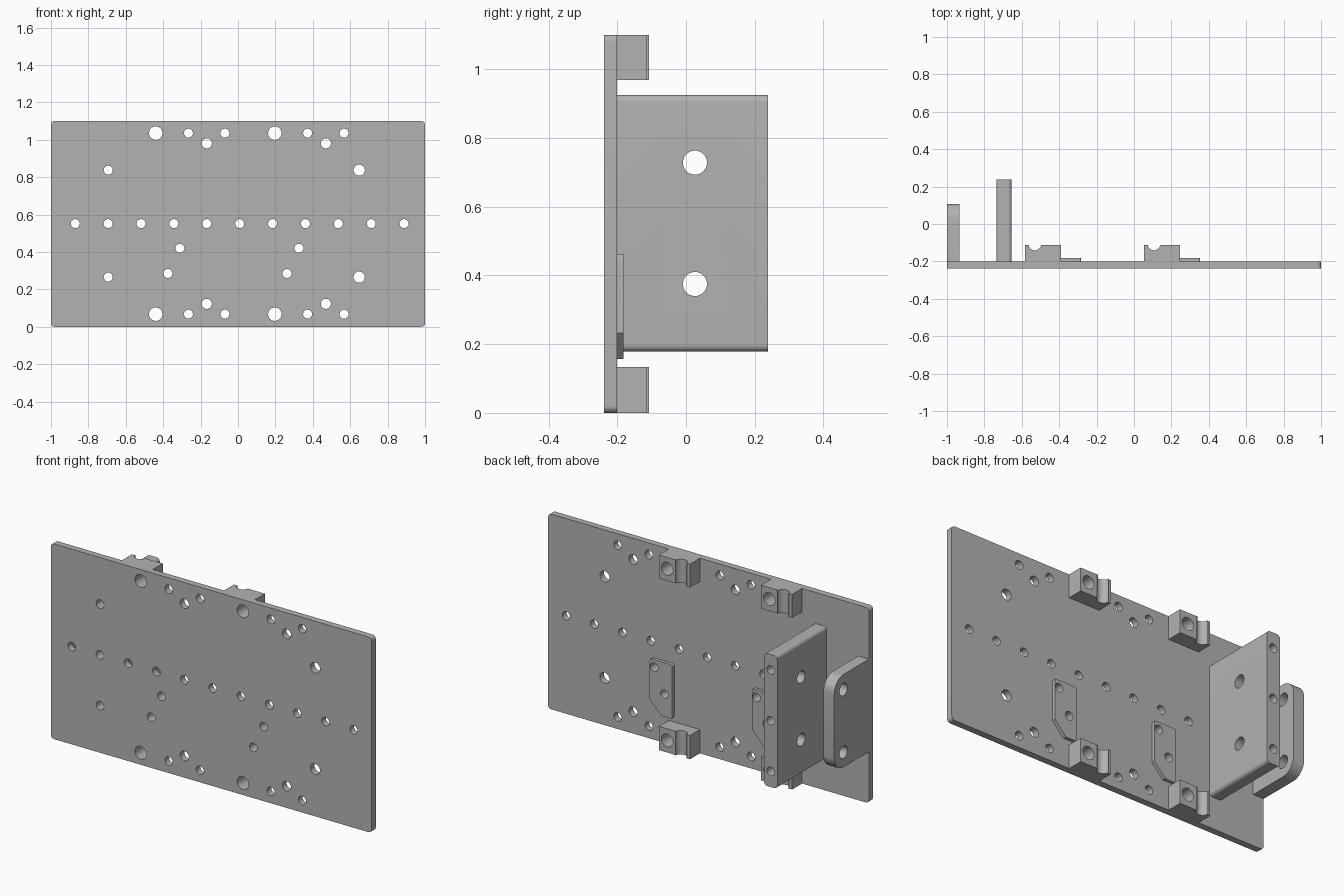
import bpy, bmesh
from math import pi, sin, cos, radians
from mathutils import Matrix, Vector

default = bpy.data.objects.get("Cube")
if default:
    bpy.data.objects.remove(default, do_unlink=True)

grey = bpy.data.materials.new("machined_grey")
grey.use_nodes = True
grey.diffuse_color = (0.45, 0.45, 0.45, 1)
grey.node_tree.nodes["Principled BSDF"].inputs["Base Color"].default_value = grey.diffuse_color


def add_object(name, bm):
    mesh = bpy.data.meshes.new(name)
    bmesh.ops.recalc_face_normals(bm, faces=bm.faces)
    bm.to_mesh(mesh)
    bm.free()
    obj = bpy.data.objects.new(name, mesh)
    bpy.context.collection.objects.link(obj)
    mesh.materials.append(grey)
    return obj


def rounded(corners, steps=8):
    """Corners are (u, v, radius); a radius of 0 stays sharp."""
    out = []
    for i, (u, v, r) in enumerate(corners):
        here = Vector((u, v))
        if not r:
            out.append(here)
            continue
        a = (Vector(corners[i - 1][:2]) - here).normalized()
        b = (Vector(corners[(i + 1) % len(corners)][:2]) - here).normalized()
        centre = here + (a + b) * r
        for k in range(steps + 1):
            t = k / steps * pi / 2
            out.append(centre - b * r * cos(t) - a * r * sin(t))
    return out


def prism(name, profile, axis, low, high):
    """Extrude a 2D profile along x, y or z."""
    place = {"x": lambda p: (low, p[0], p[1]),
             "y": lambda p: (p[0], low, p[1]),
             "z": lambda p: (p[0], p[1], low)}[axis]
    push = Vector([(high - low) * (axis == c) for c in "xyz"])
    bm = bmesh.new()
    face = bm.faces.new([bm.verts.new(place(p)) for p in profile])
    new = bmesh.ops.extrude_face_region(bm, geom=[face])["geom"]
    bmesh.ops.translate(bm, vec=push, verts=[g for g in new if isinstance(g, bmesh.types.BMVert)])
    return add_object(name, bm)


def drills(name, holes, axis):
    """One cutter holding a long cylinder per (x, y, z, radius) hole."""
    turn = Matrix.Rotation(pi / 2, 4, "X" if axis == "y" else "Y")
    bm = bmesh.new()
    for x, y, z, r in holes:
        bmesh.ops.create_cone(bm, cap_ends=True, segments=32, radius1=r, radius2=r,
                              depth=3, matrix=Matrix.Translation((x, y, z)) @ turn)
    cutter = add_object(name, bm)
    cutter.hide_render = True
    return cutter


def cut(obj, cutter):
    mod = obj.modifiers.new("holes", "BOOLEAN")
    mod.operation, mod.solver, mod.object = "DIFFERENCE", "EXACT", cutter
    bpy.context.view_layer.objects.active = obj
    bpy.ops.object.modifier_apply(modifier=mod.name)


BACK = -0.201          # rear surface of the main plate
MID = 0.5515           # mid height of the plate
SPACING = 0.637        # distance between the two repeated part groups

# Hole layout
small, medium, bolt, large = 0.024, 0.027, 0.03, 0.036
face_holes = [(-0.87 + 0.1758 * i, MID, small) for i in range(11)]
for side in (-1, 1):
    face_holes += [(-0.694, MID + side * 0.286, small), (0.648, MID + side * 0.286, bolt)]
    for shift in (0, SPACING):
        face_holes += [(-0.44 + shift, MID + side * 0.484, large),
                       (-0.265 + shift, MID + side * 0.484, small),
                       (-0.07 + shift, MID + side * 0.484, small),
                       (-0.167 + shift, MID + side * 0.429, medium)]
for shift in (0, SPACING):
    face_holes += [(-0.311 + shift, 0.42, small), (-0.375 + shift, 0.285, small)]
face_drill = drills("face_drill", [(x, 0, z, r) for x, z, r in face_holes], "y")
side_drill = drills("side_drill", [(0, 0.026, MID + s * 0.1765, 0.035) for s in (-1, 1)], "x")

# Main plate
r = 0.02
plate = prism("main_plate", rounded([(-1, 0, r), (1, 0, r), (1, 1.1, r), (-1, 1.1, r)]),
              "y", -0.238, BACK)
cut(plate, face_drill)
parts = [plate]

# Thick upright bracket
x0, x1, z0, z1 = -0.736, -0.654, 0.178, 0.925
bracket = prism("upright_bracket", rounded([(x0, z0, r), (x1, z0, r), (x1, z1, r), (x0, z1, r)]),
                "y", BACK, 0.238)
cut(bracket, face_drill)
cut(bracket, side_drill)
parts.append(bracket)

# Side tab with rounded free corners
r = 0.082
tab = prism("side_tab", rounded([(BACK, 0.29, 0), (0.108, 0.29, r), (0.108, 0.813, r), (BACK, 0.813, 0)]),
            "x", -1, -0.933)
cut(tab, side_drill)
parts.append(tab)

for shift, side in ((0, "right"), (SPACING, "left")):
    # Clamp blocks with a half-round groove
    x0, x1, top = -0.583 + shift, -0.39 + shift, -0.113
    groove = [(-0.53 + shift + 0.034 * cos(k * pi / 16), -0.107 - 0.034 * sin(k * pi / 16))
              for k in range(17)]
    profile = [(x0, BACK), (x1, BACK), (x1, top), (groove[0][0], top)]
    profile += groove + [(groove[-1][0], top), (x0, top)]
    for level, low, high in (("lower", 0, 0.134), ("upper", 0.968, 1.1)):
        block = prism(f"{level}_{side}_clamp_block", profile, "z", low, high)
        cut(block, face_drill)
        parts.append(block)

    # Thin pads with one clipped lower corner
    x0, x1 = -0.423 + shift, -0.283 + shift
    pad = prism(f"{side}_pad", rounded([(x0, 0.157, 0.01), (x1 - 0.07, 0.157, 0), (x1, 0.232, 0),
                                        (x1, 0.462, 0.01), (x0, 0.462, 0.01)]), "y", BACK, -0.182)
    cut(pad, face_drill)
    parts.append(pad)

for cutter in (face_drill, side_drill):
    bpy.data.objects.remove(cutter, do_unlink=True)

# Smooth the rounds, keep the edges sharp
bpy.ops.object.select_all(action="DESELECT")
for part in parts:
    part.select_set(True)
bpy.context.view_layer.objects.active = plate
bpy.ops.object.shade_smooth_by_angle(angle=radians(30))
